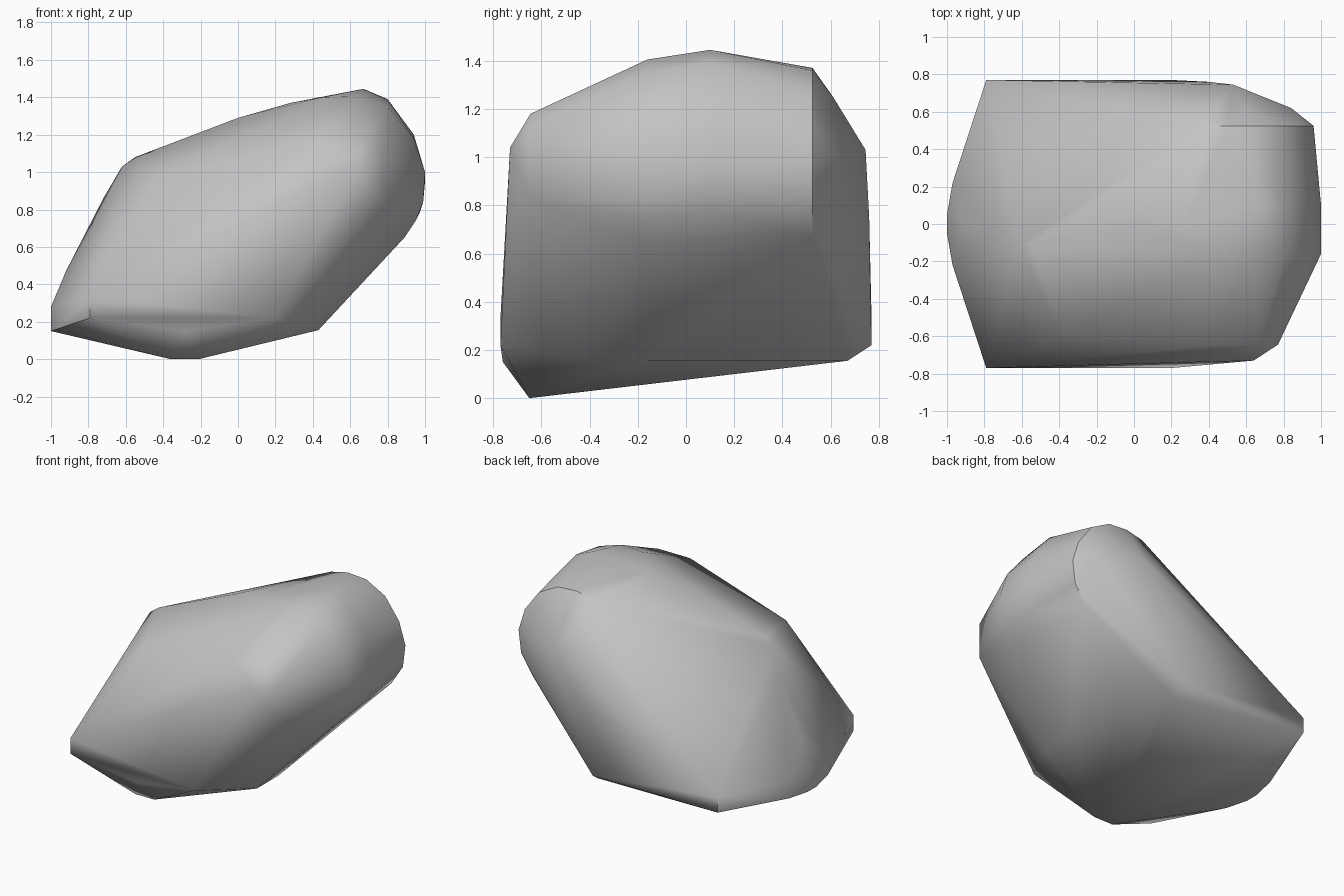
import bpy
import bmesh
import math

default_cube = bpy.data.objects.get("Cube")
if default_cube:
    bpy.data.objects.remove(default_cube, do_unlink=True)

RIM_Y = 0.525


def section(y, profile):
    """Place a side profile of (x, z) pairs in the plane at depth y."""
    return [(x, y, z) for x, z in profile]


def both_sides(points):
    """Return the points together with their front-to-back mirror images."""
    return points + [(x, -y, z) for x, y, z in points]


def make_material(name, colour):
    material = bpy.data.materials.new(name)
    material.use_nodes = True
    material.diffuse_color = colour
    shader = material.node_tree.nodes["Principled BSDF"]
    shader.inputs["Base Color"].default_value = colour
    shader.inputs["Roughness"].default_value = 0.8
    return material


def hull_object(name, points, material):
    """Wrap a convex stone surface around the given corner points."""
    bm = bmesh.new()
    for point in points:
        bm.verts.new(point)
    bmesh.ops.convex_hull(bm, input=list(bm.verts))
    loose = [vert for vert in bm.verts if not vert.link_faces]
    bmesh.ops.delete(bm, geom=loose, context="VERTS")
    bmesh.ops.recalc_face_normals(bm, faces=list(bm.faces))
    mesh = bpy.data.meshes.new(name)
    bm.to_mesh(mesh)
    bm.free()
    mesh.materials.append(material)
    stone = bpy.data.objects.new(name, mesh)
    bpy.context.collection.objects.link(stone)
    return stone


# Low skirt: corners and the bulging left tip, alike at front and back
skirt = both_sides([
    (-0.79, 0.77, 0.22), (-0.79, 0.77, 0.33), (0.2, 0.77, 0.22),
    (-1, 0.05, 0.15), (-1, 0.05, 0.28),
    (-0.97, 0.22, 0.16), (-0.97, 0.22, 0.29),
])

# Underside: front foot and the curved right edge
underside = [
    (-0.36, -0.65, 0), (-0.21, -0.65, 0), (-0.28, -0.76, 0.15),
    (0.43, -0.4, 0.155), (0.43, -0.15, 0.155),
    (0.36, 0.3, 0.155), (0.23, 0.67, 0.155),
]

# Front shoulder: chamfered corner and the ridge running up to it
front_shoulder = section(-0.645, [
    (0.77, 0.83), (0.77, 1.08), (0.67, 1.18), (0.42, 1.18),
]) + [(0.64, -0.73, 1.04), (-0.38, -0.59, 0.97)]

# Crown: sloping top and left flank
crown = [
    (-0.92, 0, 0.47), (-0.72, -0.04, 0.86), (-0.62, -0.11, 1.03),
    (-0.55, -0.11, 1.08), (0, -0.02, 1.29), (0.28, 0, 1.37),
]

# Rounded right end, built from three side profiles
right_end = section(-0.16, [
    (0.45, 1.4), (0.63, 1.405), (0.8, 1.35), (0.94, 1.18),
    (1, 1), (0.99, 0.84), (0.95, 0.74), (0.89, 0.65),
]) + section(0.1, [
    (0.67, 1.445), (0.8, 1.39), (0.94, 1.2), (1, 0.95), (0.97, 0.78),
])
rim = section(RIM_Y, [
    (0.37, 1.34), (0.5, 1.37), (0.65, 1.36), (0.8, 1.28),
    (0.91, 1.13), (0.96, 0.97), (0.94, 0.81), (0.85, 0.67),
])

# Back shoulder behind the rounded rim
back_shoulder = [
    (0.53, 0.745, 1.03), (0.84, 0.62, 1.02), (0.6, 0.61, 1.25),
    (0.4, 0.76, 0.75),
]

grey_stone = make_material("grey stone", (0.55, 0.55, 0.55, 1))
boulder = hull_object(
    "boulder",
    skirt + underside + front_shoulder + crown + right_end + rim + back_shoulder,
    grey_stone,
)

# Smooth, worn surface with only the strongest creases kept
bpy.ops.object.select_all(action="DESELECT")
boulder.select_set(True)
bpy.context.view_layer.objects.active = boulder
bpy.ops.object.shade_smooth_by_angle(angle=math.radians(58))

# Crisp crease around the rim of the rounded end
vertices = boulder.data.vertices
for edge in boulder.data.edges:
    if all(abs(vertices[i].co.y - RIM_Y) < 0.001 for i in edge.vertices):
        edge.use_edge_sharp = True
